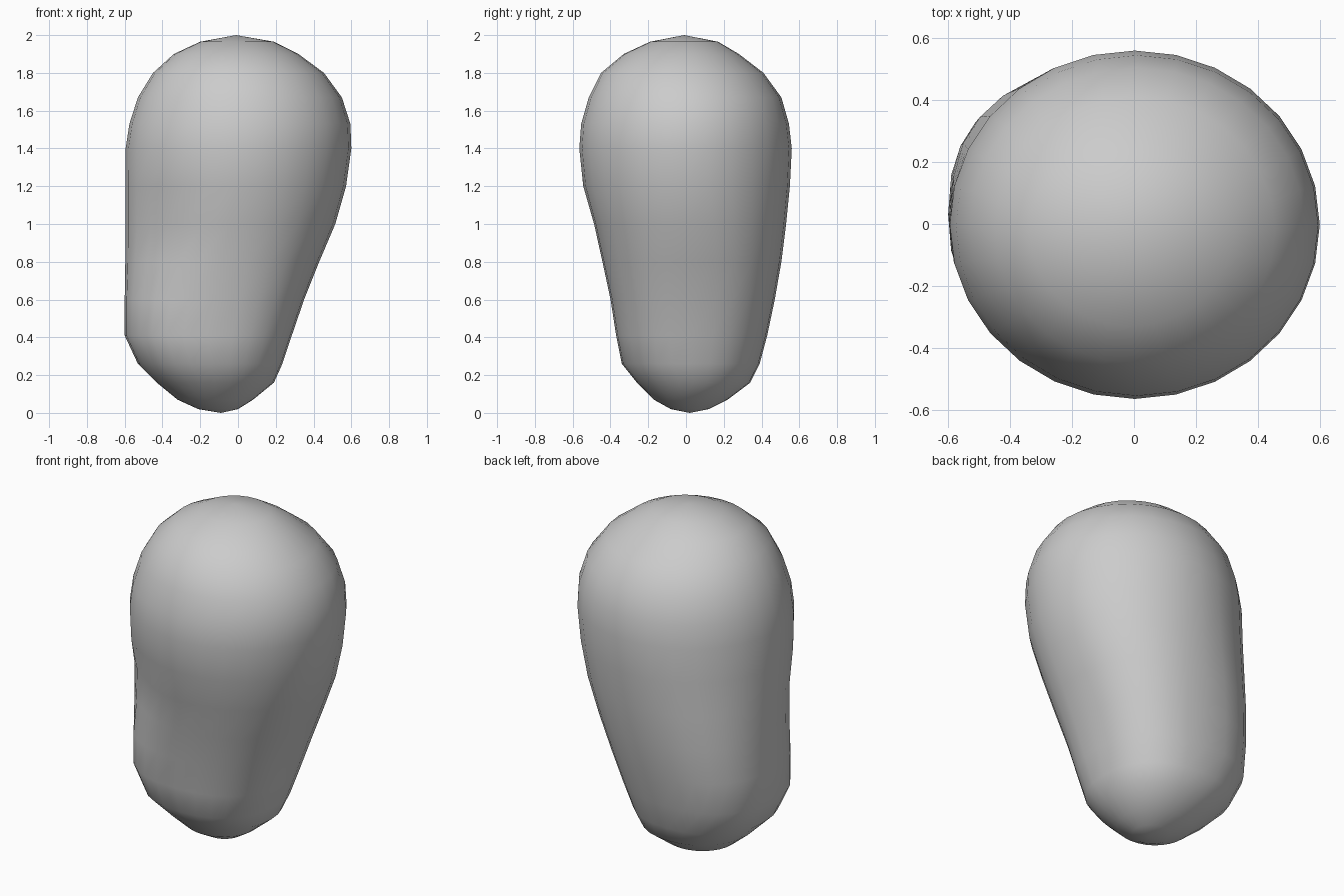
import bpy, bmesh, math

# Cross-sections: z, x min, x max, y min, y max, squareness exponent
rings = [
    (0.02, -0.21, 0.00, -0.08, 0.12, 2.0),
    (0.07, -0.32, 0.08, -0.17, 0.22, 2.05),
    (0.16, -0.43, 0.19, -0.26, 0.34, 2.15),
    (0.26, -0.53, 0.235, -0.34, 0.39, 2.3),
    (0.41, -0.60, 0.285, -0.37, 0.43, 2.4),
    (0.60, -0.60, 0.35, -0.40, 0.47, 2.4),
    (0.80, -0.597, 0.43, -0.445, 0.505, 2.3),
    (1.00, -0.597, 0.515, -0.49, 0.53, 2.15),
    (1.20, -0.597, 0.572, -0.545, 0.55, 2.05),
    (1.40, -0.595, 0.60, -0.565, 0.56, 2.0),
    (1.53, -0.575, 0.595, -0.555, 0.545, 2.0),
    (1.67, -0.53, 0.55, -0.515, 0.505, 2.0),
    (1.80, -0.45, 0.455, -0.45, 0.41, 2.0),
    (1.90, -0.34, 0.32, -0.33, 0.28, 2.0),
    (1.965, -0.20, 0.19, -0.19, 0.17, 2.0),
]
SIDES = 28


def power(v, n):
    return math.copysign(abs(v) ** (2 / n), v)


def ring_point(ring, i):
    z, x0, x1, y0, y1, n = ring
    t = math.tau * i / SIDES
    c, s = math.cos(t), math.sin(t)
    # shallow hollow on the front left, below the bulge
    off = (t - math.radians(232)) / 0.42
    dent = 0.045 * math.exp(-off ** 2 - ((z - 0.93) / 0.24) ** 2)
    x = (x0 + x1) / 2 + (x1 - x0) / 2 * power(c, n) - dent * c
    y = (y0 + y1) / 2 + (y1 - y0) / 2 * power(s, n) - dent * s
    return x, y, z


# Rounded body lofted through the cross-sections
bm = bmesh.new()
loops = [[bm.verts.new(ring_point(r, i)) for i in range(SIDES)] for r in rings]
bottom = bm.verts.new((-0.09, 0.02, 0.0))
top = bm.verts.new((-0.01, -0.01, 2.0))
for i in range(SIDES):
    j = (i + 1) % SIDES
    for a, b in zip(loops, loops[1:]):
        bm.faces.new((a[i], a[j], b[j], b[i]))
    bm.faces.new((bottom, loops[0][j], loops[0][i]))
    bm.faces.new((top, loops[-1][i], loops[-1][j]))
for f in bm.faces:
    f.smooth = True
mesh = bpy.data.meshes.new("rounded_body")
bm.to_mesh(mesh)
bm.free()
body = bpy.data.objects.new("rounded_body", mesh)
bpy.context.collection.objects.link(body)
